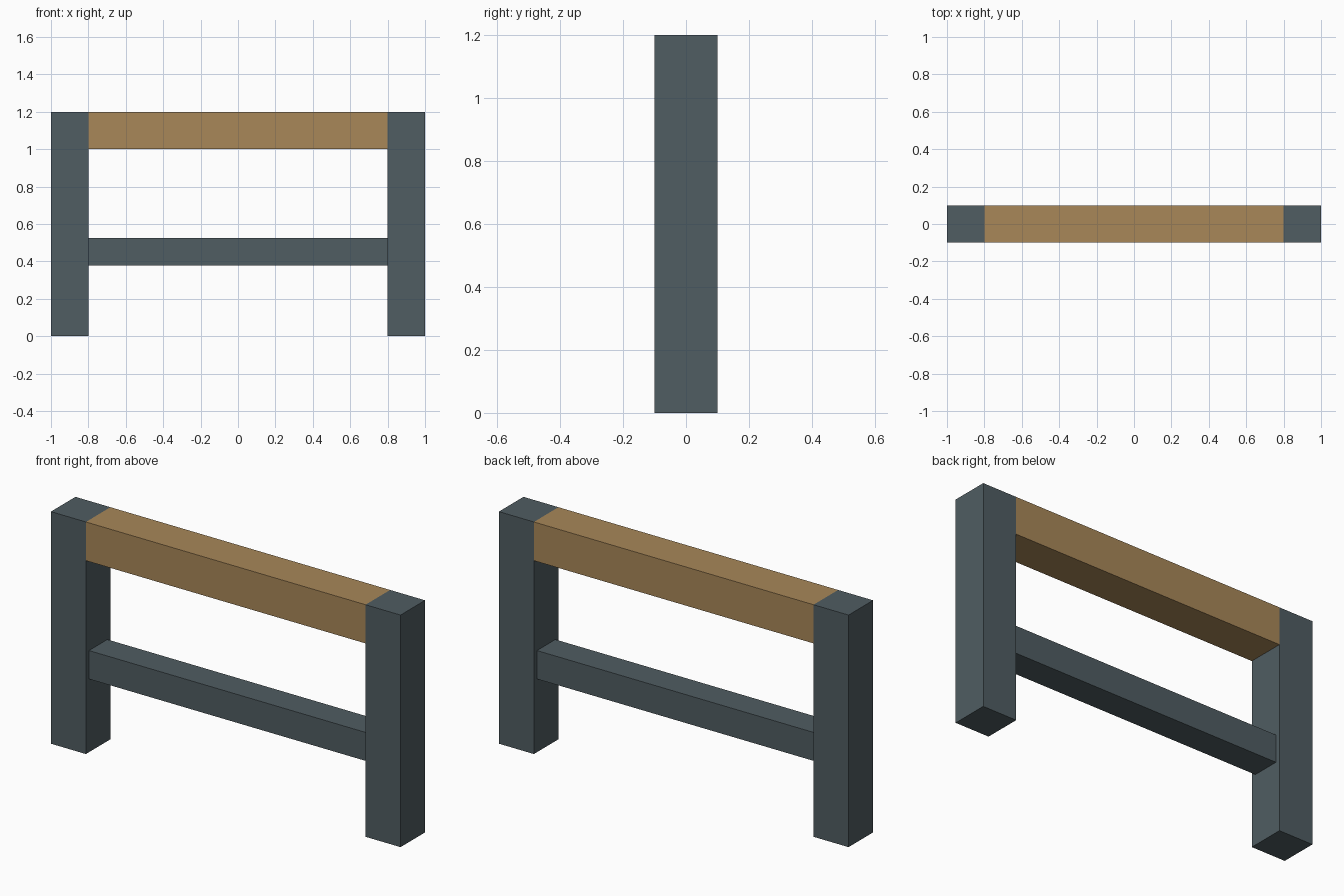
import bpy

if "Cube" in bpy.data.objects:
    bpy.data.objects.remove(bpy.data.objects["Cube"])


def material(name, rgb):
    m = bpy.data.materials.new(name)
    m.diffuse_color = (*rgb, 1.0)
    m.use_nodes = True
    m.node_tree.nodes["Principled BSDF"].inputs["Base Color"].default_value = m.diffuse_color
    return m


slate = material("slate_grey", (0.080, 0.109, 0.122))
wood = material("warm_wood", (0.392, 0.242, 0.098))


def box(name, center, size, mat):
    bpy.ops.mesh.primitive_cube_add(size=1, location=center)
    ob = bpy.context.object
    ob.name = name
    ob.scale = size
    bpy.ops.object.transform_apply(location=False, rotation=False, scale=True)
    ob.data.materials.append(mat)
    return ob


# Upright posts at both ends
for side, x in (("left", -0.9), ("right", 0.9)):
    box(side + "_post", (x, 0, 0.6), (0.2, 0.2, 1.2), slate)

# Wooden top beam, flush with the posts
box("top_beam", (0, 0, 1.1), (1.6, 0.2, 0.2), wood)

# Thinner lower rail, set in from the post faces
box("lower_rail", (0, 0, 0.452), (1.6, 0.15, 0.147), slate)
